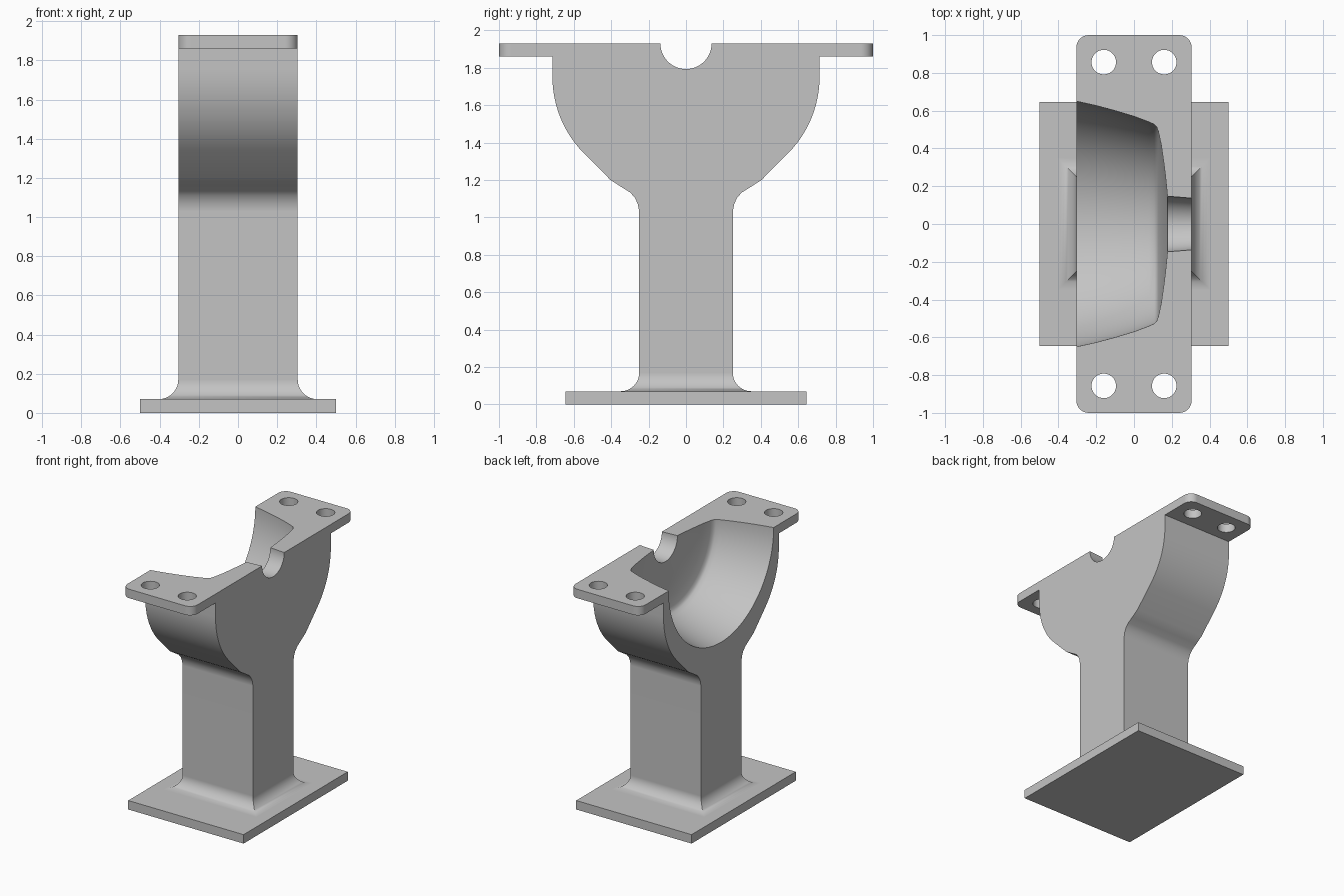
import bpy, bmesh, math
from mathutils import Vector, Matrix

if "Cube" in bpy.data.objects:
    bpy.data.objects.remove(bpy.data.objects["Cube"])

HX, TOP, FL = 0.305, 1.93, 1.86   # half depth, top height, flange underside

mat = bpy.data.materials.new("cast_grey")
mat.diffuse_color = (0.55, 0.55, 0.55, 1)
mat.use_nodes = True
mat.node_tree.nodes["Principled BSDF"].inputs["Base Color"].default_value = mat.diffuse_color


def finish(bm, name):
    bmesh.ops.recalc_face_normals(bm, faces=bm.faces[:])
    me = bpy.data.meshes.new(name)
    bm.to_mesh(me)
    bm.free()
    me.materials.append(mat)
    ob = bpy.data.objects.new(name, me)
    bpy.context.collection.objects.link(ob)
    return ob


# Half outline of the flanged head and column, from the top down
half = [(1.0, TOP), (1.0, FL), (0.714, FL)]
for i in range(13):
    a = math.radians(45 * i / 12)
    half.append((0.137 + 0.577 * math.cos(a), 1.75 - 0.577 * math.sin(a)))
half += [(0.404, 1.2), (0.345, 1.162), (0.30, 1.134), (0.275, 1.108),
         (0.258, 1.072), (0.25, 1.03), (0.25, 0.17)]
outline = half + [(-y, z) for y, z in reversed(half)]

bm = bmesh.new()
f = bm.faces.new([bm.verts.new((-HX, y, z)) for y, z in outline])
ext = bmesh.ops.extrude_face_region(bm, geom=[f])
bmesh.ops.translate(bm, vec=(2 * HX, 0, 0),
                    verts=[v for v in ext["geom"] if isinstance(v, bmesh.types.BMVert)])
bmesh.ops.recalc_face_normals(bm, faces=bm.faces[:])

# Fillet rings flaring out to the base plate: (half x, half y, z)
rings = []
for i in range(1, 11):
    a = math.radians(9 * i)
    d = 0.1 * (1 - math.cos(a))
    rings.append((HX + d, 0.25 + d, 0.17 - 0.1 * math.sin(a)))
rings += [(0.5, 0.645, 0.07), (0.5, 0.645, 0.0)]
bottom = min(bm.faces, key=lambda g: g.calc_center_median().z)
for rx, ry, z in rings:
    bottom = bmesh.ops.extrude_discrete_faces(bm, faces=[bottom])["faces"][0]
    for v in bottom.verts:
        v.co = Vector((math.copysign(rx, v.co.x), math.copysign(ry, v.co.y), z))

# Rounded flange corners
corners = [e for e in bm.edges
           if all(abs(v.co.y) > 0.99 for v in e.verts)
           and abs(e.verts[0].co.z - e.verts[1].co.z) > 0.05]
bmesh.ops.bevel(bm, geom=corners, offset=0.065, segments=8, profile=0.5,
                affect='EDGES')
body = finish(bm, "bearing_pedestal")

# Cutter for the bowl and the shaft groove, turned about the x axis
turned = [(-0.4, 0.672), (-HX, 0.65), (-0.2, 0.627), (-0.1, 0.6), (0.0, 0.57),
          (0.08, 0.54), (0.108, 0.527), (0.121, 0.512), (0.129, 0.49),
          (0.144, 0.42), (0.157, 0.33), (0.168, 0.24), (0.177, 0.147),
          (HX, 0.137), (0.4, 0.13)]
N = 96
bm = bmesh.new()
loops = []
for x, r in turned:
    loops.append([bm.verts.new((x, r * math.cos(math.tau * (k + 0.5) / N),
                                TOP + r * math.sin(math.tau * (k + 0.5) / N)))
                  for k in range(N)])
for a, b in zip(loops, loops[1:]):
    for k in range(N):
        m = (k + 1) % N
        bm.faces.new((a[k], a[m], b[m], b[k]))
bm.faces.new(loops[0])
bm.faces.new(loops[-1])
bowl = finish(bm, "bowl_cutter")

# Cutter for the four bolt holes
bm = bmesh.new()
for sx in (-1, 1):
    for sy in (-1, 1):
        bmesh.ops.create_cone(bm, cap_ends=True, segments=40, radius1=0.065,
                              radius2=0.065, depth=0.3,
                              matrix=Matrix.Translation((0.16 * sx, 0.857 * sy, 1.9)))
holes = finish(bm, "bolt_hole_cutter")

# Cut, then remove the cutters
bpy.context.view_layer.objects.active = body
body.select_set(True)
for cutter in (bowl, holes):
    cutter.hide_render = True
    cutter.select_set(False)
    mod = body.modifiers.new("cut", 'BOOLEAN')
    mod.operation = 'DIFFERENCE'
    mod.solver = 'EXACT'
    mod.object = cutter
    bpy.ops.object.modifier_apply(modifier=mod.name)
    bpy.data.objects.remove(cutter)

bpy.ops.object.shade_smooth_by_angle(angle=math.radians(35))
wn = body.modifiers.new("even_shading", 'WEIGHTED_NORMAL')
wn.keep_sharp = True
